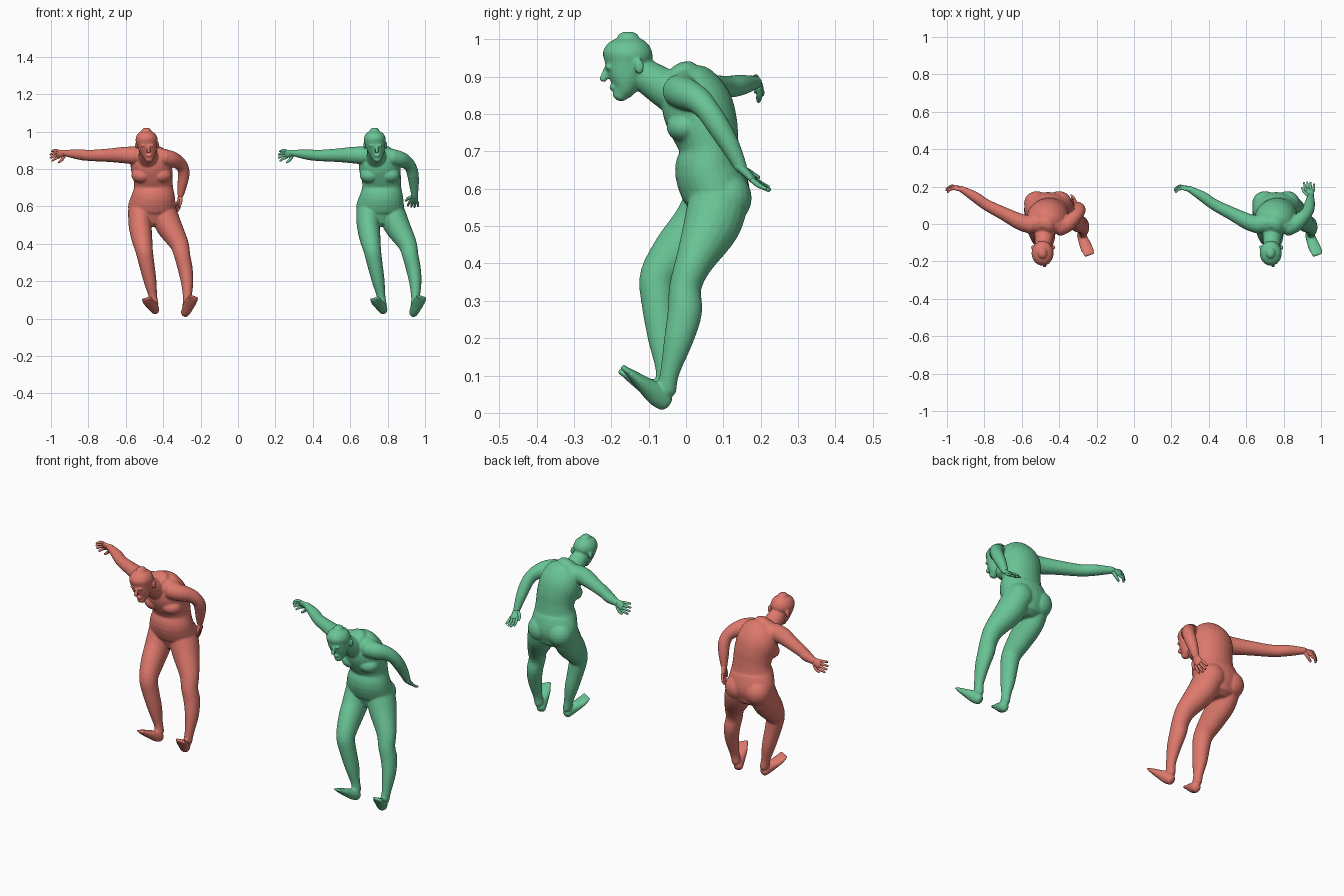
import bpy
import bmesh
from mathutils import Vector, Matrix

default_cube = bpy.data.objects.get("Cube")
if default_cube:
    bpy.data.objects.remove(default_cube, do_unlink=True)

AXIS_X, AXIS_Y, AXIS_Z = Vector((1, 0, 0)), Vector((0, 1, 0)), Vector((0, 0, 1))


def make_material(name, colour):
    material = bpy.data.materials.new(name)
    material.use_nodes = True
    material.diffuse_color = colour
    for node in material.node_tree.nodes:
        if node.type == "BSDF_PRINCIPLED":
            node.inputs["Base Color"].default_value = colour
            node.inputs["Roughness"].default_value = 0.7
    return material


def smooth_path(sections, steps=4):
    """Interpolate sections with a Catmull-Rom spline."""
    rows = [Vector(s) for s in sections]
    rows = [rows[0] * 2 - rows[1]] + rows + [rows[-1] * 2 - rows[-2]]
    result = []
    for a, b, c, d in zip(rows, rows[1:], rows[2:], rows[3:]):
        for i in range(steps):
            t = i / steps
            result.append((b * 2 + (c - a) * t + (a * 2 - b * 5 + c * 4 - d) * t * t
                           + (b * 3 - a - c * 3 + d) * t ** 3) / 2)
    return result + [rows[-2]]


def tube(bm, sections, side=AXIS_X, sides=20):
    """Closed loft through (x, y, z, radius along side, radius across)."""
    rows = smooth_path([s if len(s) == 5 else (*s, s[-1]) for s in sections])
    centres = [Vector(r[:3]) for r in rows]
    rings = []
    for i, row in enumerate(rows):
        t = (centres[min(i + 1, len(rows) - 1)] - centres[max(i - 1, 0)]).normalized()
        rings.append((centres[i], t, row[3], row[4]))

    def cap(ring, sign):
        c, t, ru, rv = ring
        r = min(ru, rv) * sign
        return [(c + t * r * k, t, ru * f, rv * f) for k, f in ((.4, .85), (.65, .45))]

    rings = cap(rings[0], -1)[::-1] + rings + cap(rings[-1], 1)
    loops = []
    for c, t, ru, rv in rings:
        u = (side - t * side.dot(t)).normalized()
        v = t.cross(u)
        turn = [Matrix.Rotation(6.28319 * k / sides, 2) @ Vector((1, 0)) for k in range(sides)]
        loops.append([bm.verts.new(c + u * p.x * ru + v * p.y * rv) for p in turn])
    for low, high in zip(loops, loops[1:]):
        for k in range(sides):
            n = (k + 1) % sides
            bm.faces.new((low[k], low[n], high[n], high[k]))
    bm.faces.new(loops[0][::-1])
    bm.faces.new(loops[-1])


def blob(bm, centre, size):
    matrix = Matrix.Translation(centre) @ Matrix.Diagonal((*size, 1))
    bmesh.ops.create_uvsphere(bm, u_segments=20, v_segments=12, radius=1, matrix=matrix)


def finish(bm, name, material, offset, fuse=False):
    bmesh.ops.recalc_face_normals(bm, faces=bm.faces)
    mesh = bpy.data.meshes.new(name)
    bm.to_mesh(mesh)
    bm.free()
    obj = bpy.data.objects.new(name, mesh)
    bpy.context.collection.objects.link(obj)
    if fuse:
        # Blend the overlapping body volumes into one skin
        remesh = obj.modifiers.new("fuse", "REMESH")
        remesh.mode = "VOXEL"
        remesh.voxel_size = 0.0046
        soften = obj.modifiers.new("soften", "SMOOTH")
        soften.factor = 0.5
        soften.iterations = 5
        graph = bpy.context.evaluated_depsgraph_get()
        skin = bpy.data.meshes.new_from_object(obj.evaluated_get(graph))
        obj.modifiers.clear()
        obj.data = skin
        skin.name = name
    obj.data.materials.clear()
    obj.data.materials.append(material)
    for face in obj.data.polygons:
        face.use_smooth = True
        face.material_index = 0
    obj.location.x = offset


def add_torso(bm):
    tube(bm, [(.03, .085, .54, .10, .075), (.03, .082, .585, .128, .09),
              (.037, .062, .65, .117, .092), (.038, .062, .705, .104, .08),
              (.035, .05, .76, .106, .09), (.025, .03, .82, .11, .095),
              (.018, .008, .87, .095, .08), (.012, -.01, .895, .06, .055)], sides=28)
    # Shoulder girdle
    tube(bm, [(-.1, .0, .872, .042), (.015, .005, .868, .058), (.115, -.01, .86, .042)], AXIS_Y)
    for x in (-.022, .078):
        blob(bm, (x, .0, .765), (.058, .052, .042))
    for x in (-.03, .09):
        blob(bm, (x, .11, .575), (.068, .066, .07))


def add_head(bm):
    tube(bm, [(.012, .01, .83, .06), (.01, -.055, .868, .052), (.004, -.12, .91, .043)])
    tube(bm, [(.016, -.178, .849, .02, .02), (.013, -.166, .87, .035, .034),
              (.009, -.16, .9, .046, .05), (.004, -.158, .93, .054, .058),
              (.001, -.156, .96, .059, .067), (0, -.155, .988, .047, .054),
              (0, -.155, 1.003, .026, .03)], sides=24)
    # Nose, lips and ears
    tube(bm, [(.009, -.213, .925, .006), (.012, -.219, .905, .008), (.013, -.222, .893, .011)])
    blob(bm, (.014, -.197, .871), (.016, .009, .008))
    for side in (-1, 1):
        blob(bm, (.004 + side * .056, -.125, .927), (.008, .013, .021))
        blob(bm, (.006 + side * .02, -.208, .925), (.016, .008, .007))


def add_foot(bm, sections):
    tube(bm, sections)
    # Row of toes, shrinking outward from the big toe
    ball, tip = Vector(sections[-2][:3]), Vector(sections[-1][:3])
    along = (tip - ball).normalized()
    inner = -1 if tip.x > .1 else 1
    for i in range(5):
        start = tip + AXIS_X * inner * (.022 - .0115 * i)
        end = start + along * (.021 - .004 * i)
        r = .009 - .0009 * i
        tube(bm, [(*start, r), (*end, r)], sides=10)


def add_legs(bm):
    tube(bm, [(.09, .09, .575, .07, .08), (.118, .068, .5, .07, .076),
              (.175, .02, .4, .051, .05), (.192, -.002, .335, .043, .043),
              (.207, -.003, .27, .04, .046), (.218, -.02, .195, .033, .039),
              (.219, -.043, .11, .023, .026), (.214, -.052, .06, .022, .026)])
    add_foot(bm, [(.207, -.058, .03, .023, .026), (.217, -.08, .05, .027, .03),
                  (.235, -.125, .086, .033, .019), (.248, -.153, .109, .031, .011)])
    tube(bm, [(-.03, .08, .575, .068, .08), (-.033, .04, .5, .062, .078),
              (-.024, -.025, .43, .056, .066), (-.012, -.073, .365, .047, .051),
              (.0, -.074, .3, .042, .046), (.02, -.062, .2, .034, .04),
              (.035, -.056, .12, .023, .026), (.043, -.055, .075, .022, .026)])
    add_foot(bm, [(.047, -.058, .046, .023, .025), (.038, -.085, .06, .027, .027),
                  (.016, -.13, .085, .032, .018), (.005, -.158, .101, .03, .011)])


def add_arms(bm, left_forearm):
    tube(bm, [(-.06, -.005, .872, .048), (-.12, .012, .874, .044), (-.2, .052, .873, .036),
              (-.3, .103, .872, .03), (-.36, .145, .877, .028), (-.435, .188, .885, .017)],
         AXIS_Z)
    tube(bm, [(.09, -.02, .862, .045), (.133, .0, .853, .043), (.168, .032, .837, .037),
              (.193, .058, .81, .032), *left_forearm], AXIS_Y)


def add_hand(name, material, offset, wrist, along, across, curl):
    """Palm, four fingers and a thumb, bent towards curl."""
    bm = bmesh.new()
    wrist, along, curl = Vector(wrist), Vector(along).normalized(), Vector(curl)
    across = Vector(across)
    across = (across - along * across.dot(along)).normalized()

    def at(forward, sideways, bend=0):
        return tuple(wrist + along * forward + across * sideways + curl * bend)

    tube(bm, [(*at(-.012, 0), .016, .014), (*at(.015, 0), .02, .012),
              (*at(.045, 0), .025, .009)], across, 14)
    for i, length in enumerate((.038, .044, .041, .03)):
        x = .02 - .0133 * i
        tube(bm, [(*at(.042, x), .0072), (*at(.045 + length * .5, x * 1.2, .25), .0068),
                  (*at(.045 + length, x * 1.35, 1), .005)], across, 10)
    tube(bm, [(*at(.008, .014), .009), (*at(.028, .033, .3), .008),
              (*at(.05, .042, .8), .0055)], across, 10)
    finish(bm, name, material, offset)


# Each figure: colour, position, and its own left forearm and hand pose
figures = [
    ("red", (.73, .19, .15, 1), -.49,
     [(.2, .078, .77, .031), (.192, .092, .715, .026), (.183, .102, .66, .017)],
     (-.2, .35, -1), (.3, -1, -.1), (-.008, .004, 0)),
    ("green", (.14, .55, .30, 1), .73,
     [(.205, .085, .77, .031), (.211, .118, .715, .026), (.215, .148, .655, .017)],
     (-.1, .62, -.6), (-1, .1, .1), (0, .012, .002)),
]
for colour_name, colour, offset, forearm, along, across, curl in figures:
    skin = make_material(colour_name + " skin", colour)
    bm = bmesh.new()
    add_torso(bm)
    add_head(bm)
    add_legs(bm)
    add_arms(bm, forearm)
    finish(bm, colour_name + "_body", skin, offset, fuse=True)
    add_hand(colour_name + "_left_hand", skin, offset, forearm[-1][:3], along, across, curl)
    add_hand(colour_name + "_right_hand", skin, offset, (-.432, .186, .885),
             (-.9, .2, -.1), (.1, .4, -1), (.004, -.022, -.008))
